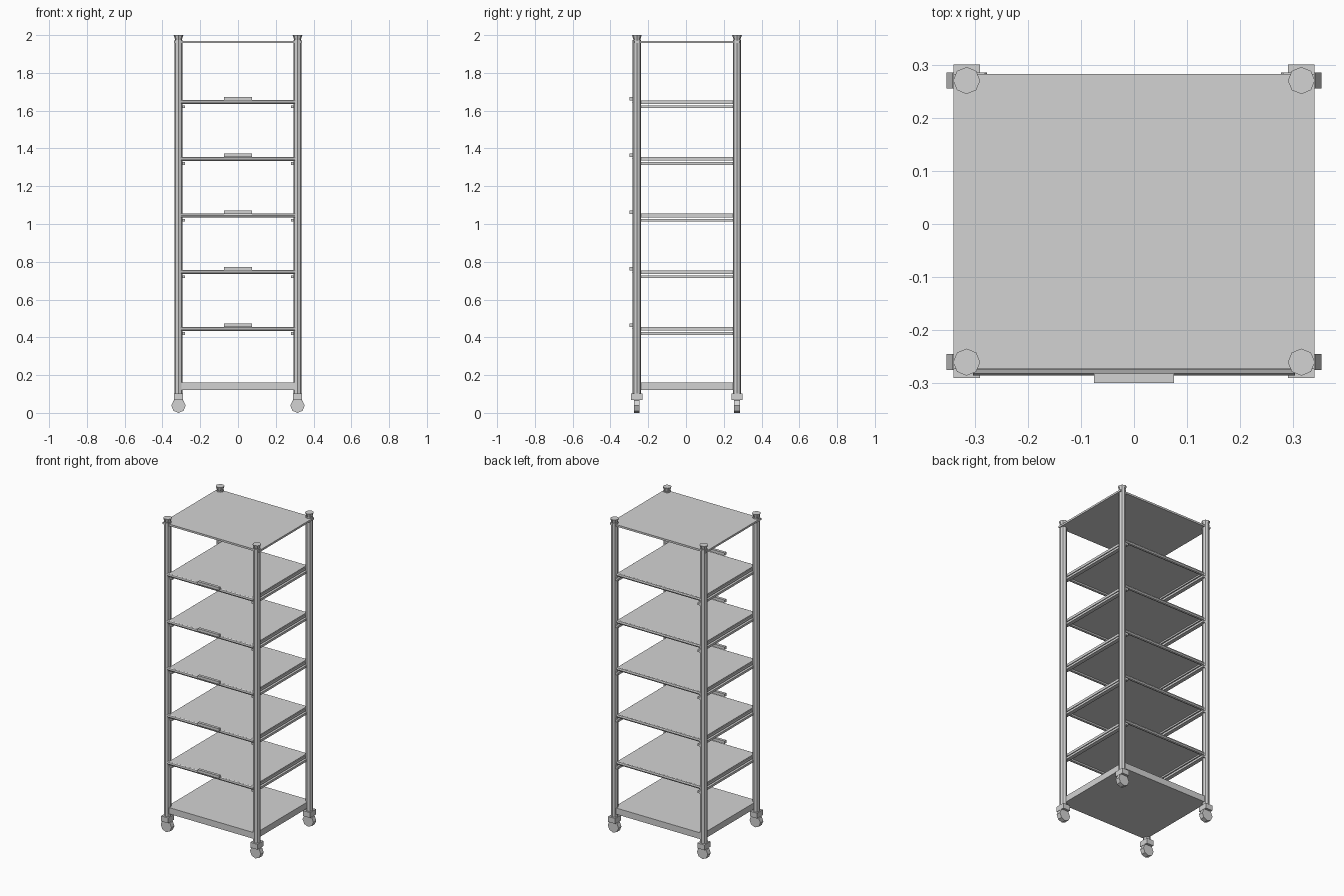
import bpy, math
from mathutils import Matrix

if "Cube" in bpy.data.objects:
    bpy.data.objects.remove(bpy.data.objects["Cube"])

grey = bpy.data.materials.new("light_grey_metal")
grey.diffuse_color = (0.65, 0.65, 0.65, 1)
grey.use_nodes = True
grey.node_tree.nodes["Principled BSDF"].inputs["Base Color"].default_value = grey.diffuse_color


def box(name, x, y, z):
    """Box from (min, max) ranges."""
    bpy.ops.mesh.primitive_cube_add(size=1)
    o = bpy.context.object
    o.name = name
    r = (x, y, z)
    o.data.transform(Matrix.Translation([(a + b) / 2 for a, b in r])
                     @ Matrix.Diagonal([b - a for a, b in r] + [1]))
    o.data.materials.append(grey)
    return o


def rod(name, loc, r1, r2, length, rot=(0, 0, 0)):
    """Eight-sided rod or tapered plug."""
    bpy.ops.mesh.primitive_cone_add(vertices=8, radius1=r1, radius2=r2,
                                    depth=length, location=loc, rotation=rot)
    o = bpy.context.object
    o.name = name
    o.data.materials.append(grey)
    return o


# Posts with flared caps, caster mounts and wheels
for sx, side in ((-1, "left"), (1, "right")):
    for y, end in ((-0.26, "front"), (0.27, "back")):
        tag = f"{end}_{side}"
        x = sx * 0.315
        rod(f"post_{tag}", (x, y, 1.0375), 0.022, 0.022, 1.875)
        rod(f"cap_{tag}", (x, y, 1.9875), 0.018, 0.0255, 0.025)
        box(f"caster_mount_{tag}", (x - 0.025, x + 0.025),
            (y - 0.03, y + 0.03), (0.068, 0.102))
        rod(f"wheel_{tag}", (x, y, 0.038), 0.038, 0.038, 0.03,
            (math.pi / 2, 0, 0))

# Top panel and thick base
box("top_panel", (-0.34, 0.34), (-0.273, 0.282), (1.957, 1.969))
box("base", (-0.315, 0.315), (-0.272, 0.28), (0.12, 0.16))

# Five pull-out shelves
for i in range(5):
    z = 0.445 + 0.3 * i
    n = i + 1
    box(f"shelf_{n}", (-0.295, 0.295), (-0.273, 0.275), (z, z + 0.01))
    rod(f"shelf_front_bar_{n}", (0, -0.274, z), 0.011, 0.011, 0.606,
        (0, math.pi / 2, 0))
    rod(f"shelf_back_bar_{n}", (0, 0.268, z), 0.011, 0.011, 0.606,
        (0, math.pi / 2, 0))
    box(f"handle_{n}", (-0.075, 0.075), (-0.299, -0.281), (z + 0.009, z + 0.027))
    for s, side in ((-1, "left"), (1, "right")):
        box(f"runner_{side}_{n}", sorted((s * 0.282, s * 0.3)),
            (-0.265, 0.27), (z - 0.01, z + 0.006))
        box(f"rail_{side}_{n}", sorted((s * 0.28, s * 0.305)),
            (-0.265, 0.285), (z - 0.032, z - 0.018))
